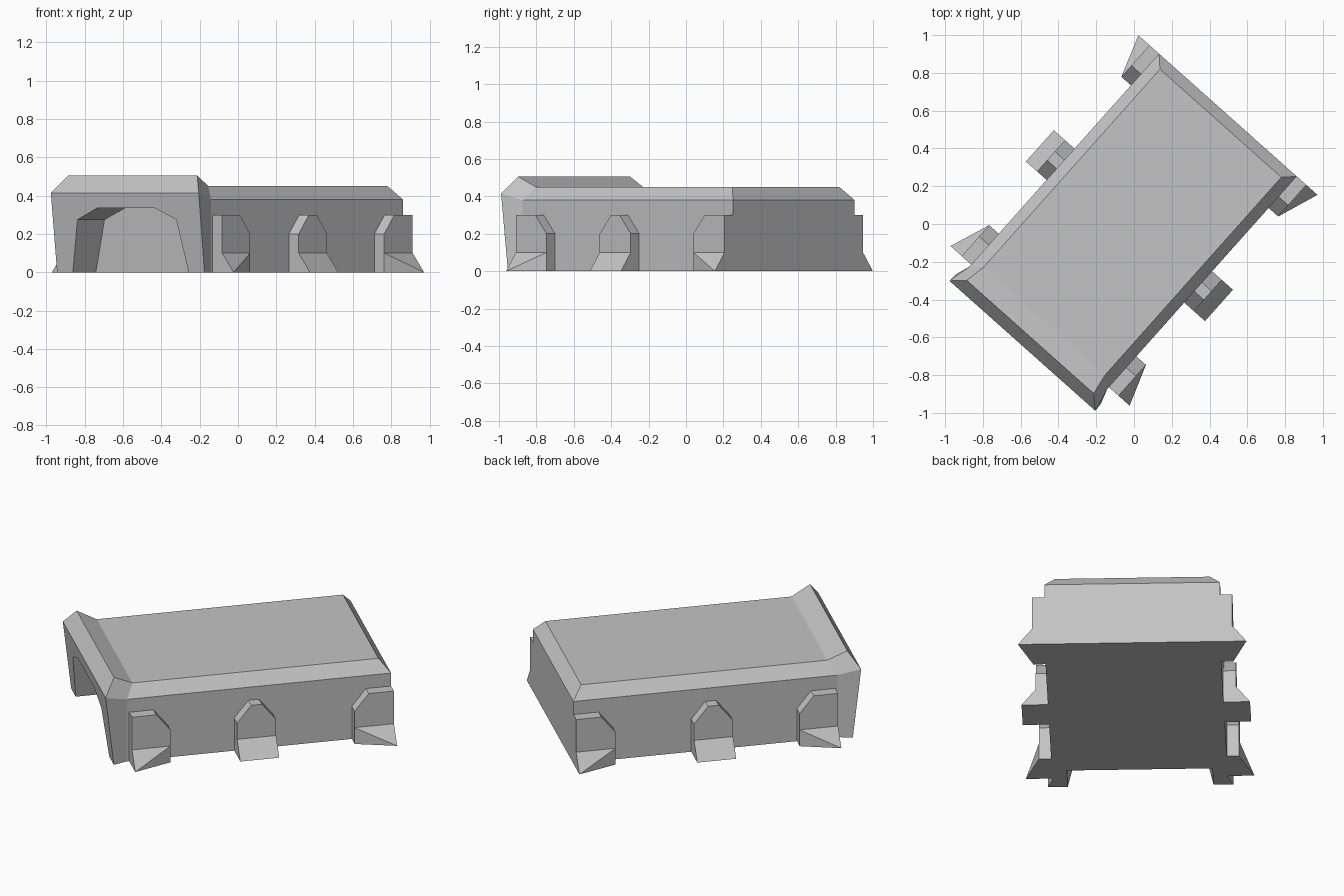
import bpy, bmesh, math
from mathutils import Matrix

if "Cube" in bpy.data.objects:
    bpy.data.objects.remove(bpy.data.objects["Cube"], do_unlink=True)

grey = bpy.data.materials.new("plain_grey")
grey.use_nodes = True
COLOUR = (0.55, 0.55, 0.55, 1)
grey.diffuse_color = COLOUR
grey.node_tree.nodes["Principled BSDF"].inputs["Base Color"].default_value = COLOUR

# The building sits turned about the vertical axis
PLACE = Matrix.Translation((-0.047, -0.034, 0)) @ Matrix.Rotation(math.radians(-41.7), 4, 'Z')


def finish(bm, name):
    bmesh.ops.recalc_face_normals(bm, faces=bm.faces)
    mesh = bpy.data.meshes.new(name)
    bm.to_mesh(mesh)
    bm.free()
    mesh.materials.append(grey)
    obj = bpy.data.objects.new(name, mesh)
    obj.matrix_world = PLACE
    bpy.context.collection.objects.link(obj)
    return obj


def bridge(bm, a, b):
    for i in range(len(a)):
        j = (i + 1) % len(a)
        bm.faces.new((a[i], a[j], b[j], b[i]))


def full_ring(bm, half):
    """Mirror half a cross-section into a closed ring."""
    right = [bm.verts.new(p) for p in half]
    left = [bm.verts.new((-x, y, z)) for x, y, z in reversed(half)]
    return right + left


# Main hall: back end, neck and flared front, each as base, shoulder, roof edge
bm = bmesh.new()
rings = [full_ring(bm, h) for h in (
    [(0.488, 0.818, 0), (0.488, 0.818, 0.38), (0.43, 0.76, 0.45)],
    [(0.488, -0.69, 0), (0.488, -0.69, 0.38), (0.43, -0.645, 0.45)],
    [(0.515, -0.771, 0), (0.517, -0.818, 0.415), (0.45, -0.755, 0.505)])]
for a, b in zip(rings, rings[1:]):
    bridge(bm, a, b)
for r in (rings[0], rings[-1]):
    bm.faces.new((r[0], r[1], r[4], r[5]))
    bm.faces.new((r[1], r[2], r[3], r[4]))
hall = finish(bm, "main_hall")

# Arched doorway cut into the front
bm = bmesh.new()
arch = [(0.416, -0.05), (0.345, 0.275), (0.2, 0.336)]
ends = [full_ring(bm, [(x, y, z) for x, z in arch]) for y in (-1.0, -0.59)]
bridge(bm, *ends)
for r in ends:
    bm.faces.new(r)
cutter = finish(bm, "doorway_cutter")
cutter.hide_render = True
cut = hall.modifiers.new("doorway", 'BOOLEAN')
cut.operation = 'DIFFERENCE'
cut.solver = 'EXACT'
cut.object = cutter
bpy.context.view_layer.objects.active = hall
bpy.ops.object.modifier_apply(modifier=cut.name)
bpy.data.objects.remove(cutter, do_unlink=True)

# Buttresses with splayed feet
FACE, FOOT, INNER, CHAMFER = 0.556, 0.635, 0.46, 0.08


def buttress(name, side, near, far, near_chamfer, far_chamfer, far_splay):
    """The near end always splays; the far end splays only when asked."""
    step = math.copysign(CHAMFER, far - near)

    def column(y, chamfered, inward):
        if chamfered:
            return [(FACE, y, 0.1), (FACE, y, 0.2), (FACE, y + inward, 0.3)]
        return [(FACE, y, 0.1), (FACE, y, 0.3)]

    outline = [(FOOT, near, 0)] + column(near, near_chamfer, step)
    outline += column(far, far_chamfer, -step)[::-1]
    outline.append((FOOT if far_splay else FACE, far, 0))
    bm = bmesh.new()
    outer = [bm.verts.new((side * x, y, z)) for x, y, z in outline]
    inner = [bm.verts.new((side * INNER, y, z)) for x, y, z in outline]
    bridge(bm, outer, inner)
    bm.faces.new(inner)
    bm.faces.new(outer[1:-1])
    bm.faces.new((outer[0], outer[1], outer[-2]))
    bm.faces.new((outer[0], outer[-2], outer[-1]))
    return finish(bm, name)


for label, side in (("left", 1), ("right", -1)):
    buttress(label + "_front_buttress", side, -0.677, -0.458, False, True, False)
    buttress(label + "_middle_buttress", side, -0.077, 0.145, True, True, True)
    buttress(label + "_back_buttress", side, 0.818, 0.594, False, True, False)
